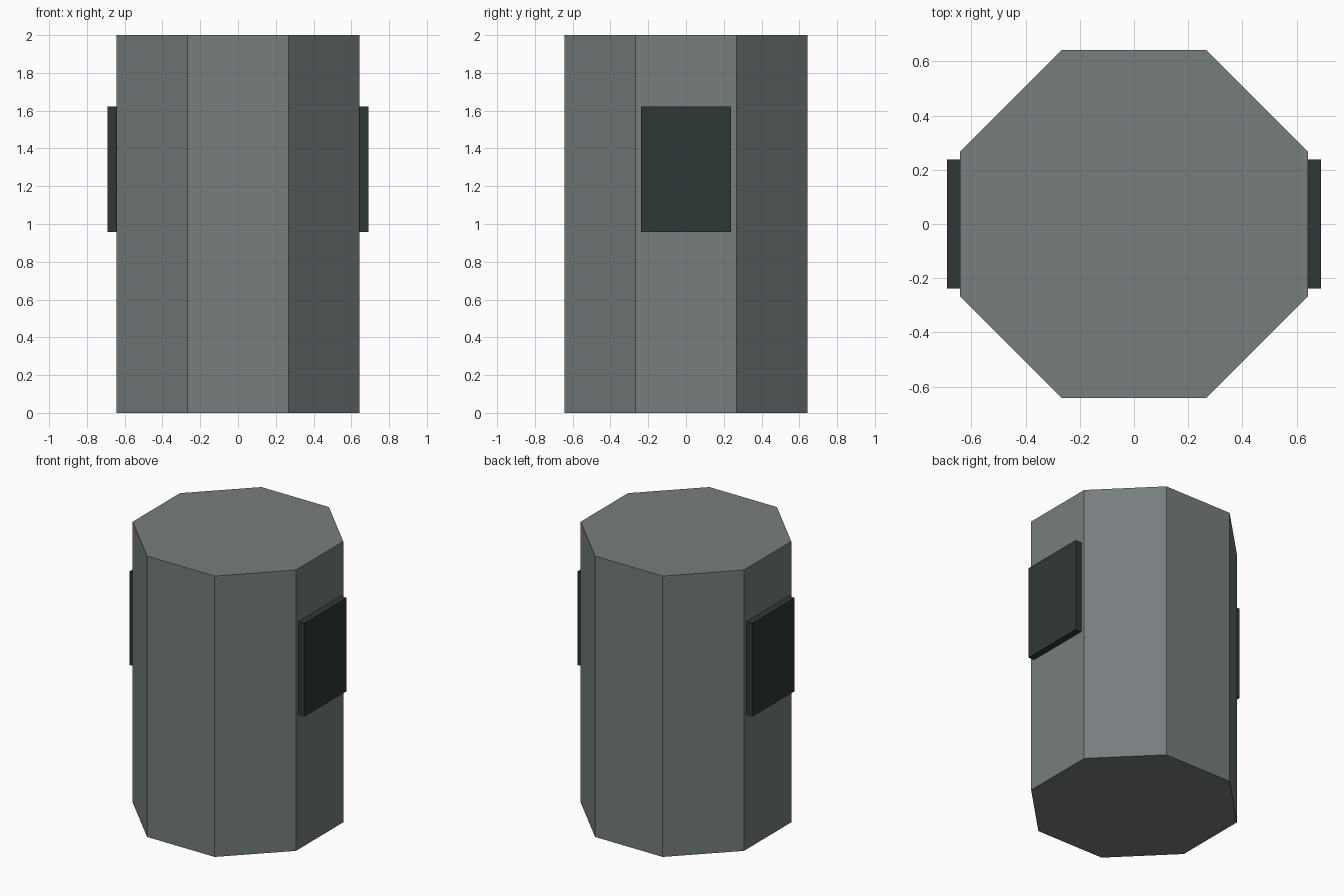
import bpy, math

cube = bpy.data.objects.get("Cube")
if cube:
    bpy.data.objects.remove(cube, do_unlink=True)


def make_material(name, color):
    mat = bpy.data.materials.new(name)
    mat.use_nodes = True
    mat.diffuse_color = color
    mat.node_tree.nodes["Principled BSDF"].inputs["Base Color"].default_value = color
    return mat


body_grey = make_material("body grey", (0.185, 0.205, 0.21, 1))
panel_dark = make_material("panel dark", (0.028, 0.039, 0.038, 1))

APOTHEM = 0.643
HEIGHT = 2.0

# Octagonal body with flat sides facing the axes
bpy.ops.mesh.primitive_cylinder_add(
    vertices=8, radius=APOTHEM / math.cos(math.pi / 8), depth=HEIGHT,
    location=(0, 0, HEIGHT / 2), rotation=(0, 0, math.pi / 8))
body = bpy.context.object
body.name = "octagonal_body"
body.data.materials.append(body_grey)
bpy.ops.object.transform_apply(location=False, rotation=True, scale=True)

# Raised rectangular panels on the left and right sides
INNER, OUTER = APOTHEM - 0.01, 0.69
BOTTOM, TOP = 0.957, 1.622
for name, side in (("left_panel", 1), ("right_panel", -1)):
    bpy.ops.mesh.primitive_cube_add(
        size=1, location=(side * (INNER + OUTER) / 2, 0, (BOTTOM + TOP) / 2))
    panel = bpy.context.object
    panel.name = name
    panel.scale = (OUTER - INNER, 0.475, TOP - BOTTOM)
    panel.data.materials.append(panel_dark)
    bpy.ops.object.transform_apply(location=False, rotation=False, scale=True)
